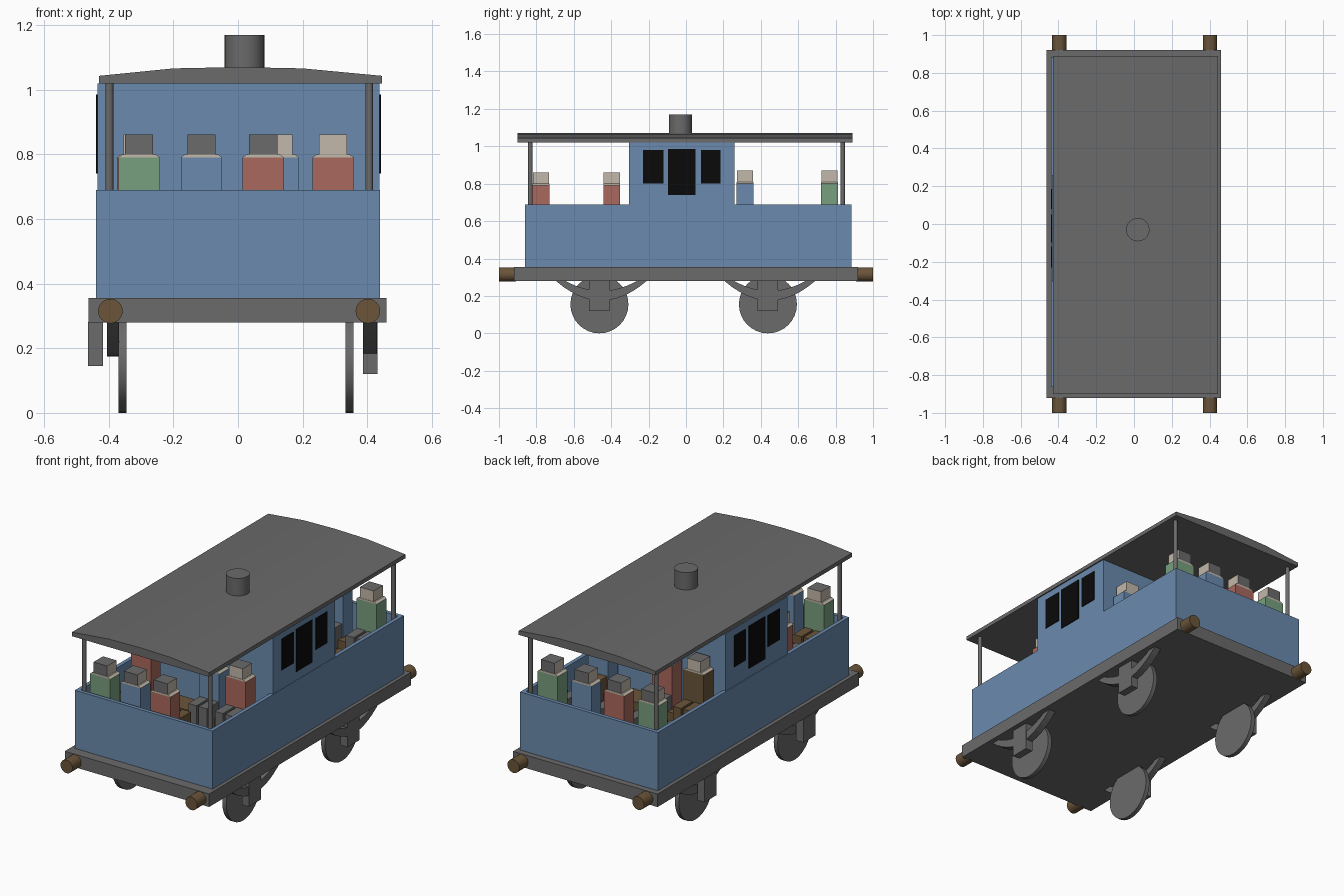
import bpy
import bmesh
import math
from mathutils import Matrix, Vector

cube = bpy.data.objects.get("Cube")
if cube:
    bpy.data.objects.remove(cube, do_unlink=True)


def material(name, rgb):
    mat = bpy.data.materials.new(name)
    mat.use_nodes = True
    color = (*rgb, 1)
    mat.diffuse_color = color
    mat.node_tree.nodes["Principled BSDF"].inputs["Base Color"].default_value = color
    return mat


GREY = material("grey", (0.145, 0.145, 0.145))
BLUE = material("blue", (0.145, 0.255, 0.42))
RED = material("red", (0.40, 0.14, 0.11))
GREEN = material("green", (0.19, 0.35, 0.21))
BROWN = material("brown", (0.145, 0.09, 0.042))
SKIN = material("skin", (0.54, 0.48, 0.40))
BLACK = material("black", (0.003, 0.003, 0.003))


def finish(name, bm, *mats):
    bmesh.ops.recalc_face_normals(bm, faces=bm.faces)
    mesh = bpy.data.meshes.new(name)
    bm.to_mesh(mesh)
    bm.free()
    for mat in mats:
        mesh.materials.append(mat)
    ob = bpy.data.objects.new(name, mesh)
    bpy.context.collection.objects.link(ob)
    return ob


def add_box(bm, x, y, z):
    """Box from three (low, high) ranges."""
    size = [b - a for a, b in (x, y, z)]
    mid = Vector([(a + b) / 2 for a, b in (x, y, z)])
    return bmesh.ops.create_cube(
        bm, size=1, matrix=Matrix.Translation(mid) @ Matrix.Diagonal((*size, 1)))["verts"]


def box(name, mat, x, y, z):
    bm = bmesh.new()
    add_box(bm, x, y, z)
    return finish(name, bm, mat)


def cylinder(name, mat, center, radius, depth, axis="Z", sides=24):
    turn = {"X": Matrix.Rotation(math.pi / 2, 4, "Y"),
            "Y": Matrix.Rotation(math.pi / 2, 4, "X"),
            "Z": Matrix.Identity(4)}[axis]
    bm = bmesh.new()
    bmesh.ops.create_cone(bm, cap_ends=True, segments=sides, radius1=radius,
                          radius2=radius, depth=depth,
                          matrix=Matrix.Translation(center) @ turn)
    ob = finish(name, bm, mat)
    for poly in ob.data.polygons:
        poly.use_smooth = len(poly.vertices) == 4
    for edge in ob.data.edges:
        a, b = (ob.data.vertices[i].co["XYZ".index(axis)] for i in edge.vertices)
        edge.use_edge_sharp = abs(a - b) < depth / 2
    return ob


def prism(name, mat, points, offset):
    """Extrude a closed outline along an offset."""
    bm = bmesh.new()
    face = bm.faces.new([bm.verts.new(p) for p in points])
    new = bmesh.ops.extrude_face_region(bm, geom=[face])["geom"]
    moved = [v for v in new if isinstance(v, bmesh.types.BMVert)]
    bmesh.ops.translate(bm, verts=moved, vec=offset)
    if not face.is_valid or len(bm.faces) < len(points) + 2:
        bm.faces.new([v for v in bm.verts if v not in moved])
    return finish(name, bm, mat)


# Deck and open-topped body
box("deck", GREY, (-0.462, 0.46), (-0.92, 0.92), (0.28, 0.355))
bm = bmesh.new()
T = 0.022
for x in ((-0.44, -0.44 + T), (0.44 - T, 0.44)):
    add_box(bm, x, (-0.86, 0.885), (0.355, 0.69))
for y in ((-0.86, -0.86 + T), (0.885 - T, 0.885)):
    add_box(bm, (-0.44 + T, 0.44 - T), y, (0.355, 0.69))
finish("body_walls", bm, BLUE)

# Middle cabin with window plates on both sides
box("cabin", BLUE, (-0.435, 0.438), (-0.305, 0.26), (0.356, 1.02))
for side, sx in (("right", -0.435), ("left", 0.438)):
    for label, y, z in (("front", (-0.23, -0.12), (0.8, 0.98)),
                        ("middle", (-0.097, 0.05), (0.74, 0.985)),
                        ("rear", (0.08, 0.185), (0.8, 0.98))):
        box(f"window_{side}_{label}", BLACK, (sx - 0.004, sx + 0.004), y, z)

# Shallow arched roof, chimney and posts
outline = [(-0.43, 1.02), (0.445, 1.02), (0.445, 1.043), (0.2, 1.066),
           (0, 1.07), (-0.2, 1.066), (-0.43, 1.043)]
prism("roof", GREY, [(x, -0.9, z) for x, z in outline], (0, 1.79, 0))
cylinder("chimney", GREY, (0.02, -0.03, 1.11), 0.062, 0.12)
for x in (-0.398, 0.406):
    for y in (-0.832, 0.838):
        cylinder("roof_post", GREY, (x, y, 0.69), 0.012, 0.67, sides=12)

# Buffers
for x in (-0.395, 0.402):
    for s in (-1, 1):
        cylinder("buffer", BROWN, (x, s * 0.955, 0.315), 0.038, 0.09, "Y")

# Wheels, leaf springs and axle boxes
for y in (-0.463, 0.438):
    for x in (-0.357, 0.345):
        cylinder("wheel", GREY, (x, y, 0.155), 0.155, 0.025, "X", 32)
    for x0, x1, b0, b1, low in ((-0.406, -0.369, -0.464, -0.418, 0.145),
                                (0.387, 0.43, 0.387, 0.432, 0.12)):
        box("axle_box", GREY, (b0, b1), (y - 0.055, y + 0.055), (low, 0.281))
        steps = [i / 6 - 1 for i in range(13)]
        lower = [(x0, y + 0.01 + 0.245 * t, 0.175 + 0.107 * t * t) for t in steps]
        upper = [(x0, y + 0.01 + 0.195 * t, 0.227 + 0.055 * t * t) for t in reversed(steps)]
        prism("leaf_spring", GREY, lower + upper, (x1 - x0, 0, 0))


def passenger(x, y, face, coat, legs, lift):
    """Seated figure; face is +1 when looking to the rear, -1 to the front."""
    top = 0.79 + lift
    box("passenger_coat", coat, (x - 0.064, x + 0.064), (y - 0.045, y + 0.045), (0.54, top))
    for s in (-1, 1):
        near, far = sorted((y + face * 0.045, y + face * 0.15))
        mid = x + s * 0.033
        box("passenger_leg", legs, (mid - 0.026, mid + 0.026), (near, far), (0.36, 0.63))
    bm = bmesh.new()
    verts = add_box(bm, (x - 0.064, x + 0.064), (y - 0.045, y + 0.045), (top, top + 0.01))
    for v in verts:
        if v.co.z > top + 0.005:
            v.co.x = x + (v.co.x - x) * 0.8
    finish("passenger_collar", bm, SKIN)
    head = box("passenger_head", SKIN, (x - 0.0435, x + 0.0435),
               (y - 0.043, y + 0.043), (top + 0.01, top + 0.071))
    head.data.materials.append(GREY)
    # Hair covers the top and back of the head
    for poly in head.data.polygons:
        if poly.normal.z > 0.5 or poly.normal.y * face < -0.5:
            poly.material_index = 1


# Benches and rows of passengers
rows = (
    (-0.775, 1, 0, ((-0.306, GREEN), (-0.113, BLUE), (0.078, RED))),
    (-0.397, -1, 0, ((-0.311, RED), (0.125, BLUE), (0.294, RED))),
    (0.315, 1, 0.01, ((-0.3, BROWN), (-0.1, RED), (0.31, BLUE))),
    (0.767, -1, 0.01, ((-0.325, GREEN), (-0.11, RED), (0.1, BLUE), (0.315, GREEN))),
)
for y, face, lift, people in rows:
    near, far = sorted((y - face * 0.05, y + face * 0.08))
    box("bench", BROWN, (-0.415, 0.415), (near, far), (0.356, 0.55))
    for i, (x, coat) in enumerate(people):
        passenger(x, y, face, coat, BROWN if i % 2 == 0 and face > 0 else GREY, lift)
